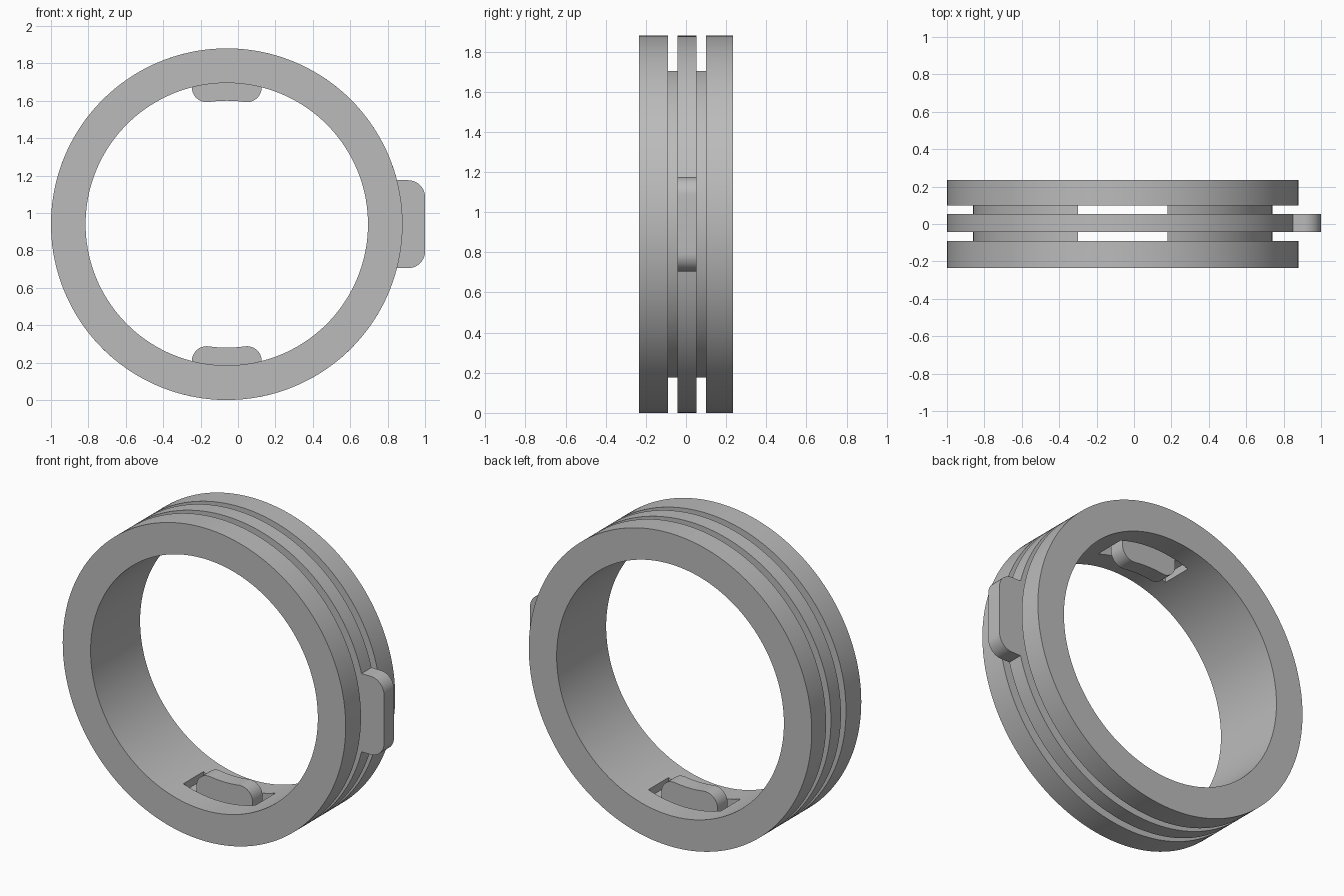
import bpy, bmesh
from math import sin, cos, pi, asin, atan2, sqrt
from mathutils import Matrix, Vector

if "Cube" in bpy.data.objects:
    bpy.data.objects.remove(bpy.data.objects["Cube"], do_unlink=True)

CENTRE = Vector((-0.06, 0, 0.94))
OUTER, BORE, FLOOR = 0.94, 0.755, 0.80
HALF_WIDTH = 0.235
GROOVE = (-0.09, 0.099)
BAND = (-0.042, 0.053)
SEGMENTS = 144

grey = bpy.data.materials.new("grey_plastic")
grey.use_nodes = True
colour = (0.5, 0.5, 0.5, 1)
grey.diffuse_color = colour
grey.node_tree.nodes["Principled BSDF"].inputs["Base Color"].default_value = colour


def arc(radius, start, end, steps, cx=0, cy=0):
    angles = [start + (end - start) * i / steps for i in range(steps + 1)]
    return [(cx + radius * cos(a), cy + radius * sin(a)) for a in angles]


def select_only(ob):
    bpy.ops.object.select_all(action='DESELECT')
    ob.select_set(True)
    bpy.context.view_layer.objects.active = ob


def finish(ob):
    ob.data.materials.clear()
    ob.data.materials.append(grey)
    select_only(ob)
    bpy.ops.object.shade_smooth_by_angle(angle=pi / 6)


def add_mesh(name, bm):
    bmesh.ops.recalc_face_normals(bm, faces=bm.faces)
    mesh = bpy.data.meshes.new(name)
    bm.to_mesh(mesh)
    bm.free()
    ob = bpy.data.objects.new(name, mesh)
    ob.location = CENTRE
    bpy.context.collection.objects.link(ob)
    return ob


# Grooved housing: a channel profile revolved about the y axis
bm = bmesh.new()
g0, g1 = GROOVE
profile = [(BORE, -HALF_WIDTH), (OUTER, -HALF_WIDTH), (OUTER, g0), (FLOOR, g0),
           (FLOOR, g1), (OUTER, g1), (OUTER, HALF_WIDTH), (BORE, HALF_WIDTH)]
verts = [bm.verts.new((r, y, 0)) for r, y in profile]
edges = [bm.edges.new((verts[i - 1], v)) for i, v in enumerate(verts)]
bmesh.ops.spin(bm, geom=verts + edges, cent=(0, 0, 0), axis=(0, 1, 0),
               angle=2 * pi, steps=SEGMENTS, use_merge=True)
bmesh.ops.remove_doubles(bm, verts=bm.verts, dist=1e-5)
housing = add_mesh("housing_ring", bm)

# Slots through the groove floor at top and bottom
bm = bmesh.new()
size = Matrix.Diagonal((0.48, g1 - g0, 1.8, 1))
bmesh.ops.create_cube(bm, size=1, matrix=Matrix.Translation((0, (g0 + g1) / 2, 0)) @ size)
cutter = add_mesh("slot_cutter", bm)
cutter.hide_render = True
cut = housing.modifiers.new("slots", 'BOOLEAN')
cut.operation, cut.solver, cut.object = 'DIFFERENCE', 'EXACT', cutter
select_only(housing)
bpy.ops.object.modifier_apply(modifier=cut.name)
bpy.data.objects.remove(cutter, do_unlink=True)
finish(housing)

# Outer outline of the middle band, with the push tab on its left side
tab_half, tab_end, tab_round = 0.235, 1.06, 0.09
a = asin(tab_half / OUTER)
cx, cy = tab_end - tab_round, tab_half - tab_round
outer = arc(OUTER, a, 2 * pi - a, SEGMENTS)
outer += arc(tab_round, -pi / 2, 0, 10, cx, -cy)
outer += arc(tab_round, 0, pi / 2, 10, cx, cy)

# Inner outline, with a rounded inward tab at top and bottom
tab_r, nub_round, nub_x = 0.66, 0.08, 0.107
nub_y = sqrt((tab_r + nub_round) ** 2 - nub_x ** 2)
a = asin((nub_x + nub_round) / FLOOR)
tangent = atan2(nub_y, nub_x)
right_half = arc(FLOOR, a - pi / 2, pi / 2 - a, SEGMENTS // 2)
corner = arc(nub_round, 0, tangent - pi, 10, nub_x, nub_y)
top_tab = corner + arc(tab_r, tangent, pi - tangent, 12)[1:-1]
top_tab += [(-x, y) for x, y in reversed(corner)]
half = right_half + top_tab
inner = half + [(-x, -y) for x, y in half]

# Middle band: filled between the outlines and extruded along y
curve = bpy.data.curves.new("locking_band", 'CURVE')
curve.dimensions, curve.fill_mode = '2D', 'BOTH'
curve.extrude = (BAND[1] - BAND[0]) / 2
for outline in (outer, inner):
    spline = curve.splines.new('POLY')
    spline.points.add(len(outline) - 1)
    for point, (x, y) in zip(spline.points, outline):
        point.co = (x, y, 0, 1)
    spline.use_cyclic_u = True
band = bpy.data.objects.new("locking_band", curve)
bpy.context.collection.objects.link(band)
band.location = CENTRE + Vector((0, sum(BAND) / 2, 0))
band.rotation_euler = (pi / 2, 0, 0)
select_only(band)
bpy.ops.object.convert(target='MESH')
band = bpy.context.view_layer.objects.active
bm = bmesh.new()
bm.from_mesh(band.data)
bmesh.ops.remove_doubles(bm, verts=bm.verts, dist=1e-5)
bmesh.ops.recalc_face_normals(bm, faces=bm.faces)
bm.to_mesh(band.data)
bm.free()
finish(band)
